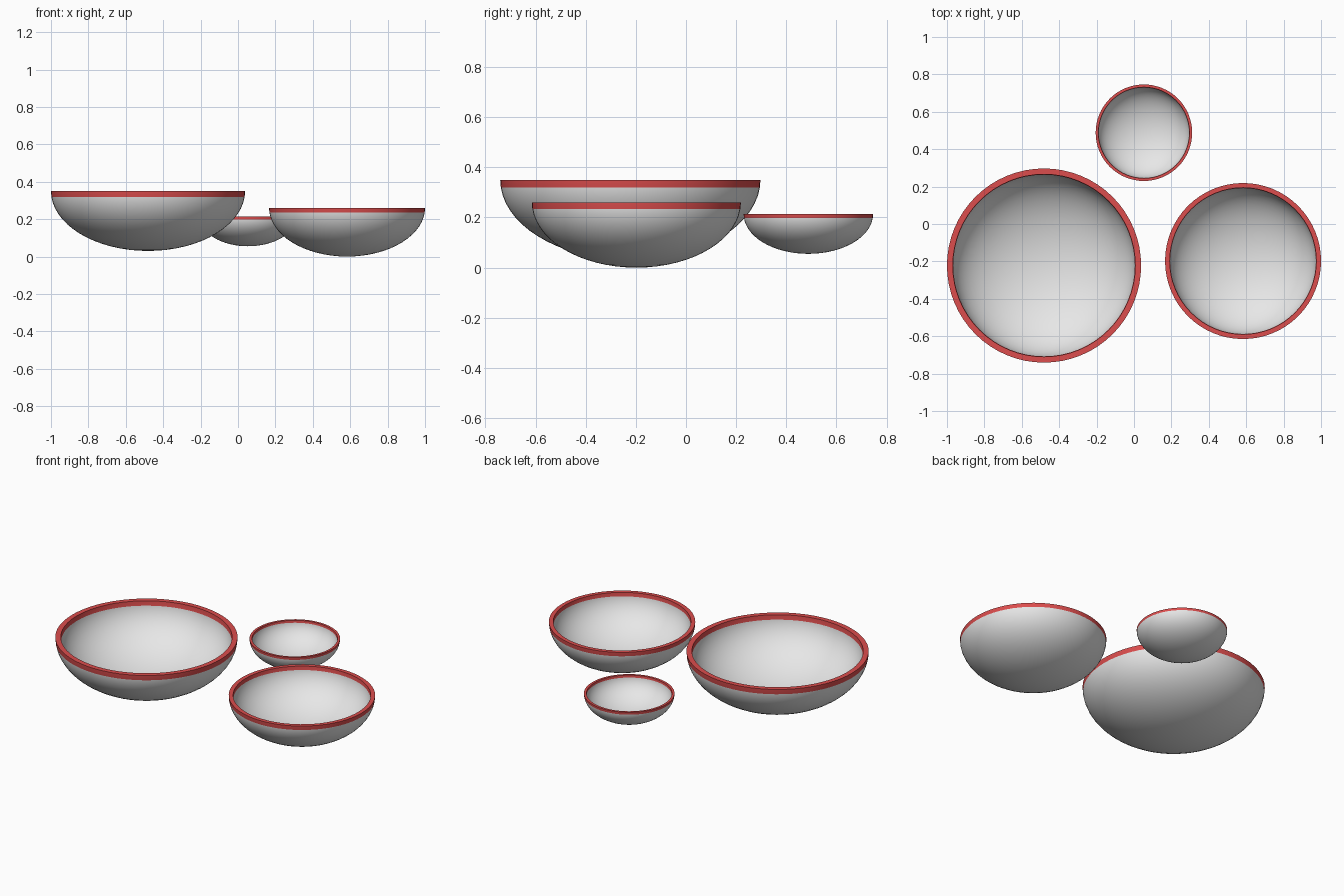
import bpy, bmesh, math

cube = bpy.data.objects.get("Cube")
if cube:
    bpy.data.objects.remove(cube, do_unlink=True)


def make_material(name, rgb):
    mat = bpy.data.materials.new(name)
    mat.use_nodes = True
    mat.diffuse_color = (*rgb, 1)
    mat.node_tree.nodes["Principled BSDF"].inputs["Base Color"].default_value = (*rgb, 1)
    return mat


GREY = make_material("pale_grey", (0.8, 0.8, 0.8))
RED = make_material("rim_red", (0.72, 0.075, 0.075))

RINGS = 16      # rows from rim to bottom
SEGMENTS = 64   # sides around


def make_bowl(name, x, y, radius, top, depth, wall):
    """Half ellipsoid shell with its top row painted as a rim."""
    inner = 1 - wall / radius
    angles = [math.pi / 2 * i / RINGS for i in range(RINGS + 1)]

    def arc(k):
        return [(k * radius * math.cos(a), -k * depth * math.sin(a)) for a in angles]

    # Outer wall from bottom to rim, then inner wall back down
    profile = arc(1)[::-1] + arc(inner)
    bm = bmesh.new()
    verts = [bm.verts.new((r, 0, z)) for r, z in profile]
    edges = [bm.edges.new(pair) for pair in zip(verts, verts[1:])]
    bmesh.ops.spin(bm, geom=verts + edges, cent=(0, 0, 0), axis=(0, 0, 1),
                   angle=2 * math.pi, steps=SEGMENTS)
    bmesh.ops.remove_doubles(bm, verts=bm.verts, dist=1e-4)
    bmesh.ops.recalc_face_normals(bm, faces=bm.faces)

    # Rim colour on the flat lip and the top row inside and out
    band = -depth * math.sin(angles[1])
    for face in bm.faces:
        face.material_index = int(face.calc_center_median().z > band * 0.9)

    mesh = bpy.data.meshes.new(name)
    bm.to_mesh(mesh)
    bm.free()
    mesh.materials.append(GREY)
    mesh.materials.append(RED)
    bowl = bpy.data.objects.new(name, mesh)
    bowl.location = (x, y, top)
    bpy.context.collection.objects.link(bowl)

    bpy.ops.object.select_all(action='DESELECT')
    bowl.select_set(True)
    bpy.context.view_layer.objects.active = bowl
    bpy.ops.object.shade_smooth_by_angle(angle=math.radians(35))


make_bowl("large_bowl", -0.481, -0.222, 0.519, 0.35, 0.32, 0.031)
make_bowl("medium_bowl", 0.583, -0.198, 0.417, 0.26, 0.26, 0.025)
make_bowl("small_bowl", 0.053, 0.488, 0.258, 0.213, 0.158, 0.0145)
